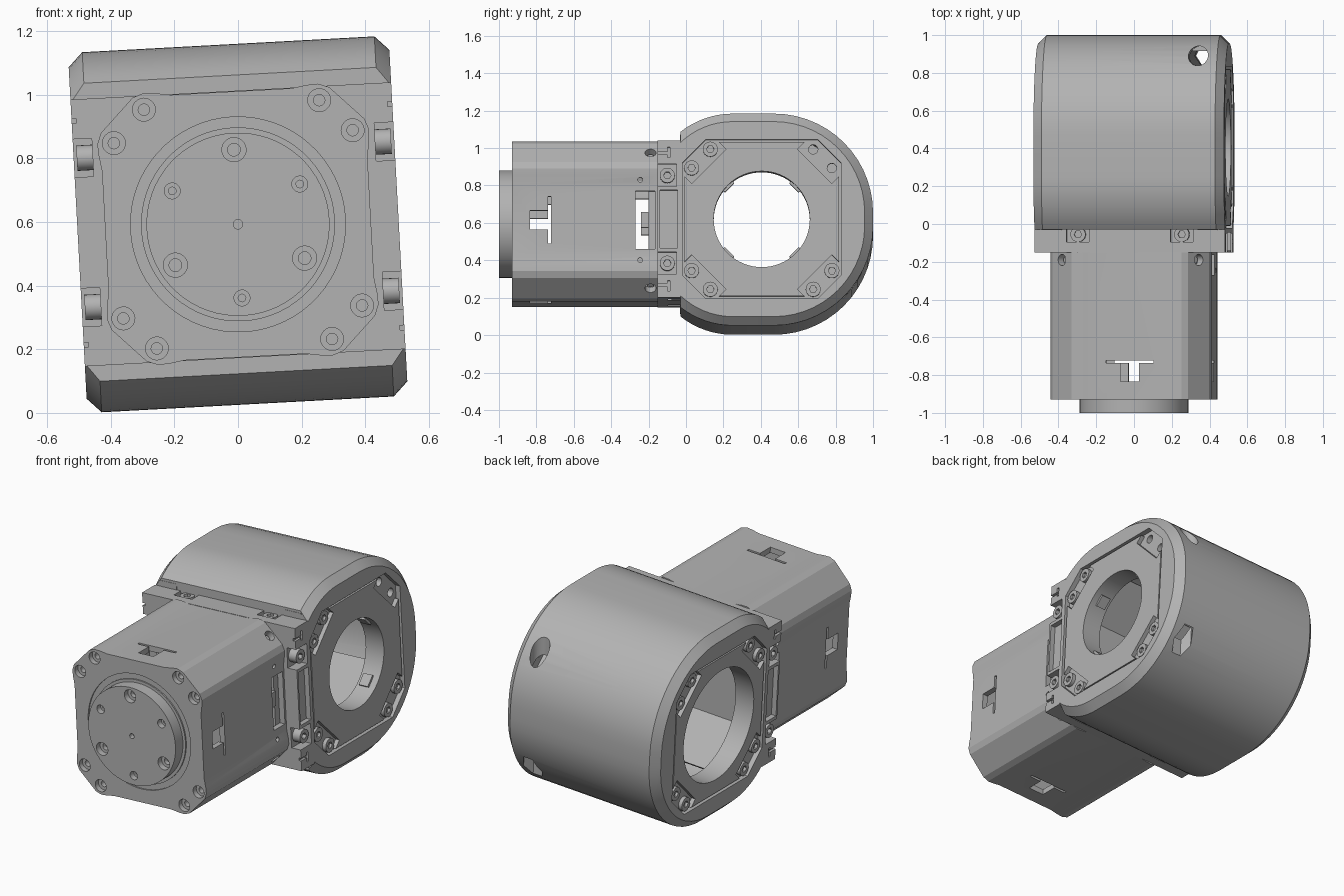
import bpy, bmesh, math
from mathutils import Matrix

if "Cube" in bpy.data.objects:
    bpy.data.objects.remove(bpy.data.objects["Cube"])

grey = bpy.data.materials.new("machined_grey")
grey.use_nodes = True
colour = (0.45, 0.45, 0.45, 1)
grey.diffuse_color = colour
grey.node_tree.nodes["Principled BSDF"].inputs["Base Color"].default_value = colour
parts = []
SIGNS = (-1, 1)
CORNERS = [(s, t) for s in SIGNS for t in SIGNS]
HUB = 0.405          # y of the side opening
R2 = math.sqrt(2)


def loft(name, rings, axis):
    """Skin matching 2D outlines placed at positions along an axis."""
    bm = bmesh.new()
    loops = []
    for t, pts in rings:
        place = {"x": lambda a, b: (t, a, b), "y": lambda a, b: (a, t, b), "z": lambda a, b: (a, b, t)}[axis]
        loops.append([bm.verts.new(place(a, b)) for a, b in pts])
    n = len(loops[0])
    for low, high in zip(loops, loops[1:]):
        for i in range(n):
            j = (i + 1) % n
            bm.faces.new((low[i], low[j], high[j], high[i]))
    bm.faces.new(loops[0])
    bm.faces.new(loops[-1])
    bmesh.ops.recalc_face_normals(bm, faces=bm.faces)
    mesh = bpy.data.meshes.new(name)
    bm.to_mesh(mesh)
    bm.free()
    mesh.materials.append(grey)
    ob = bpy.data.objects.new(name, mesh)
    bpy.context.collection.objects.link(ob)
    parts.append(ob)
    return ob


def prism(name, pts, axis, t0, t1):
    return loft(name, [(t0, pts), (t1, pts)], axis)


def circle(a, b, r, n=32):
    return [(a + r * math.cos(math.tau * i / n), b + r * math.sin(math.tau * i / n)) for i in range(n)]


def box(name, x0, x1, y0, y1, z0, z1):
    return prism(name, [(x0, y0), (x1, y0), (x1, y1), (x0, y1)], "z", z0, z1)


def cut(ob, cutter):
    mod = ob.modifiers.new("cut", "BOOLEAN")
    mod.operation = "DIFFERENCE"
    mod.solver = "EXACT"
    mod.object = cutter
    bpy.context.view_layer.objects.active = ob
    bpy.ops.object.modifier_apply(modifier=mod.name)
    parts.remove(cutter)
    bpy.data.objects.remove(cutter)


def screw(name, a, b, axis, base, top):
    """Socket-head screw."""
    ob = prism(name, circle(a, b, 0.04, 24), axis, base, top)
    cut(ob, prism("socket", circle(a, b, 0.02, 6), axis, (base + top) / 2, 2 * top - base))


def ring(name, a, b, r_out, r_in, axis, t0, t1):
    ob = prism(name, circle(a, b, r_out, 64), axis, t0, t1)
    pad = t1 - t0
    cut(ob, prism("bore", circle(a, b, r_in, 64), axis, t0 - pad, t1 + pad))
    return ob


def arc(cy, cz, r, a0, a1, n):
    return [(cy + r * math.cos(a0 + (a1 - a0) * i / n), cz + r * math.sin(a0 + (a1 - a0) * i / n)) for i in range(n + 1)]


def drum(d, front):
    """Rounded side outline of the housing, inset by d."""
    r = 0.45 - d
    up = arc(0.25, 0.117, r, math.acos((front - 0.25) / r), math.pi / 2, 8)
    up += arc(0.47, 0.037, 0.53 - d, math.pi / 2, 0, 14)
    return up + [(y, -z) for y, z in reversed(up)]


def octagon(cy, h, c):
    half = [(h, c), (c, h), (-c, h), (-h, c)]
    return [(cy + y, z) for y, z in half] + [(cy + y, -z) for y, z in reversed(half)]


def diagonal(s, t, u0, u1, v):
    """Rectangle laid across one corner of the side interface."""
    return [(HUB + s * (u - w) / R2, t * (u + w) / R2) for u, w in ((u0, -v), (u1, -v), (u1, v), (u0, v))]


# Hollow rounded housing with chamfered ends
housing = loft("housing", [(-0.505, drum(0.045, -0.03)), (-0.46, drum(0, -0.03)),
                           (0.46, drum(0, -0.03)), (0.505, drum(0.045, -0.03))], "x")
cut(housing, prism("cavity", drum(0.07, 0.03), "x", -0.44, 0.44))
cut(housing, prism("top_port", circle(0.36, 0.89, 0.052), "z", 0.15, 0.6))
cut(housing, prism("lower_port", circle(0.37, 0.89, 0.06, 6), "z", -0.6, -0.15))

# Side interfaces: recess, plate, bore, collar and screws
for side, bore in ((1, 0.257), (-1, 0.33)):
    cut(housing, prism("recess", octagon(HUB, 0.425, 0.3), "x", side * 0.475, side * 0.6))
    cut(housing, prism("bore", circle(HUB, 0, bore, 64), "x", side * 0.4, side * 0.6))
    plate = prism("side_plate", octagon(HUB, 0.412, 0.295), "x", side * 0.47, side * 0.5)
    cut(plate, prism("bore", circle(HUB, 0, bore, 64), "x", side * 0.4, side * 0.6))
    ring("bore_collar", HUB, 0, bore + 0.03, bore, "x", min(side * 0.38, side * 0.45), max(side * 0.38, side * 0.45))
    for s, t in CORNERS:
        cut(plate, prism("pocket", diagonal(s, t, 0.4, 0.56, 0.13), "x", side * 0.45, side * 0.6))
        empty = side == 1 and s == 1 and t == 1
        for a, b in ((0.275, 0.375), (0.375, 0.275)):
            y, z = HUB + s * a, t * b
            if empty:
                cut(housing, prism("screw_hole", circle(y, z, 0.025, 20), "x", 0.43, 0.6))
            else:
                screw("side_screw", y, z, "x", side * 0.465, side * 0.497)
for s, t in CORNERS:
    prism("inner_gusset", diagonal(s, t, 0.39, 0.41, 0.16), "x", -0.44, 0.44)

# Small keys inside the right bore
for s, t in CORNERS:
    prism("bore_key", diagonal(s, t, 0.243, 0.27, 0.035), "x", 0.4, 0.46)

# Square flange joining motor and housing
flange = box("flange", -0.505, 0.505, -0.152, -0.03, -0.42, 0.42)
for s in SIGNS:
    cut(flange, box("side_recess", s * 0.475, s * 0.6, -0.14, -0.045, -0.155, 0.155))
    for t in SIGNS:
        cut(flange, box("side_pocket", s * 0.445, s * 0.6, -0.2, -0.05, t * 0.235 - 0.06, t * 0.235 + 0.06))
        cut(flange, box("edge_pocket", s * 0.275 - 0.06, s * 0.275 + 0.06, -0.095, 0, t * 0.37, t * 0.5))
        cut(flange, box("corner_groove", s * 0.49, s * 0.6, -0.2, -0.09, t * 0.345, t * 0.36))
        cut(flange, box("corner_notch", s * 0.49, s * 0.6, -0.1, -0.085, t * 0.33, t * 0.385))
        screw("flange_side_screw", -0.1, t * 0.235, "x", s * 0.44, s * 0.495)
        screw("flange_edge_screw", s * 0.275, -0.055, "z", t * 0.365, t * 0.415)
        box("corner_tab", s * 0.36, s * 0.465, -0.032, 0.03, t * 0.41, t * 0.455)

# Motor case with gently bulged corners
quarter = [(0.418, 0.0), (0.418, 0.19), (0.426, 0.24), (0.428, 0.275), (0.415, 0.31)]
quarter += [(b, a) for a, b in reversed(quarter)]
rim = []
for k in range(4):
    ca, sa = round(math.cos(k * math.pi / 2)), round(math.sin(k * math.pi / 2))
    rim += [(a * ca - b * sa, a * sa + b * ca) for a, b in quarter[:-1]]
case = prism("motor_case", rim, "y", -0.93, -0.15)
cut(case, prism("hollow", [(a * 0.92, b * 0.92) for a, b in rim], "y", -0.85, -0.1))
cut(case, box("side_window", -0.6, 0.6, -0.27, -0.165, -0.155, 0.155))
cut(case, box("side_slit", -0.6, 0.6, -0.737, -0.722, -0.125, 0.125))
cut(case, box("side_stem", -0.6, 0.6, -0.835, -0.73, -0.05, 0.05))
cut(case, box("top_slit", -0.125, 0.125, -0.737, -0.722, -0.6, 0.6))
cut(case, box("top_stem", -0.05, 0.05, -0.835, -0.73, -0.6, 0.6))
for s in SIGNS:
    for t in SIGNS:
        for a, b in ((0.276, 0.376), (0.376, 0.276)):
            cut(case, prism("counterbore", circle(s * a, t * b, 0.036, 24), "y", -1, -0.9))
            cut(case, prism("bolt_bore", circle(s * a, t * b, 0.018, 16), "y", -1, -0.87))
        cut(case, prism("pin_hole", circle(-0.245, t * 0.215, 0.013, 16), "x", s * 0.37, s * 0.6))
        hole = prism("corner_hole", circle(0, -0.19, 0.03, 24), "z", 0.4, 0.7)
        hole.data.transform(Matrix.Rotation(math.atan2(s, t), 4, "Y"))
        cut(case, hole)
        ang = math.atan2(s, t)
        seat = prism("corner_seat", circle(0, -0.19, 0.018, 16), "z", 0.44, 0.485)
        seat.data.transform(Matrix.Rotation(ang, 4, "Y"))
    box("window_board", s * 0.35, s * 0.38, -0.2, -0.15, -0.17, 0.17)
    box("window_connector", s * 0.34, s * 0.39, -0.24, -0.2, -0.04, 0.045)
cut(case, ring("front_groove", 0, 0, 0.338, 0.305, "y", -0.95, -0.922))

# Output disc with bolt circle
disc = prism("output_disc", circle(0, 0, 0.288, 64), "y", -1, -0.92)
cut(disc, prism("centre_mark", circle(0, 0, 0.015, 16), "y", -1.1, -0.97))
for k in range(6):
    ang = math.radians(90 + 60 * k)
    big = k % 2 == 0
    dist = 0.235 if big else 0.232
    x, z = dist * math.cos(ang), dist * math.sin(ang)
    cut(disc, prism("disc_hole", circle(x, z, 0.038 if big else 0.025, 24), "y", -1.1, -0.965))
    cut(disc, prism("disc_pilot", circle(x, z, 0.02 if big else 0.012, 16), "y", -1.1, -0.94))

# Tilt the assembly, raise it to the ground and shade
pose = Matrix.Translation((0, 0, 0.593)) @ Matrix.Rotation(math.radians(-3.1), 4, "Y")
bpy.ops.object.select_all(action="DESELECT")
for ob in parts:
    ob.data.transform(pose)
    ob.select_set(True)
bpy.context.view_layer.objects.active = housing
bpy.ops.object.shade_smooth_by_angle(angle=math.radians(20))
